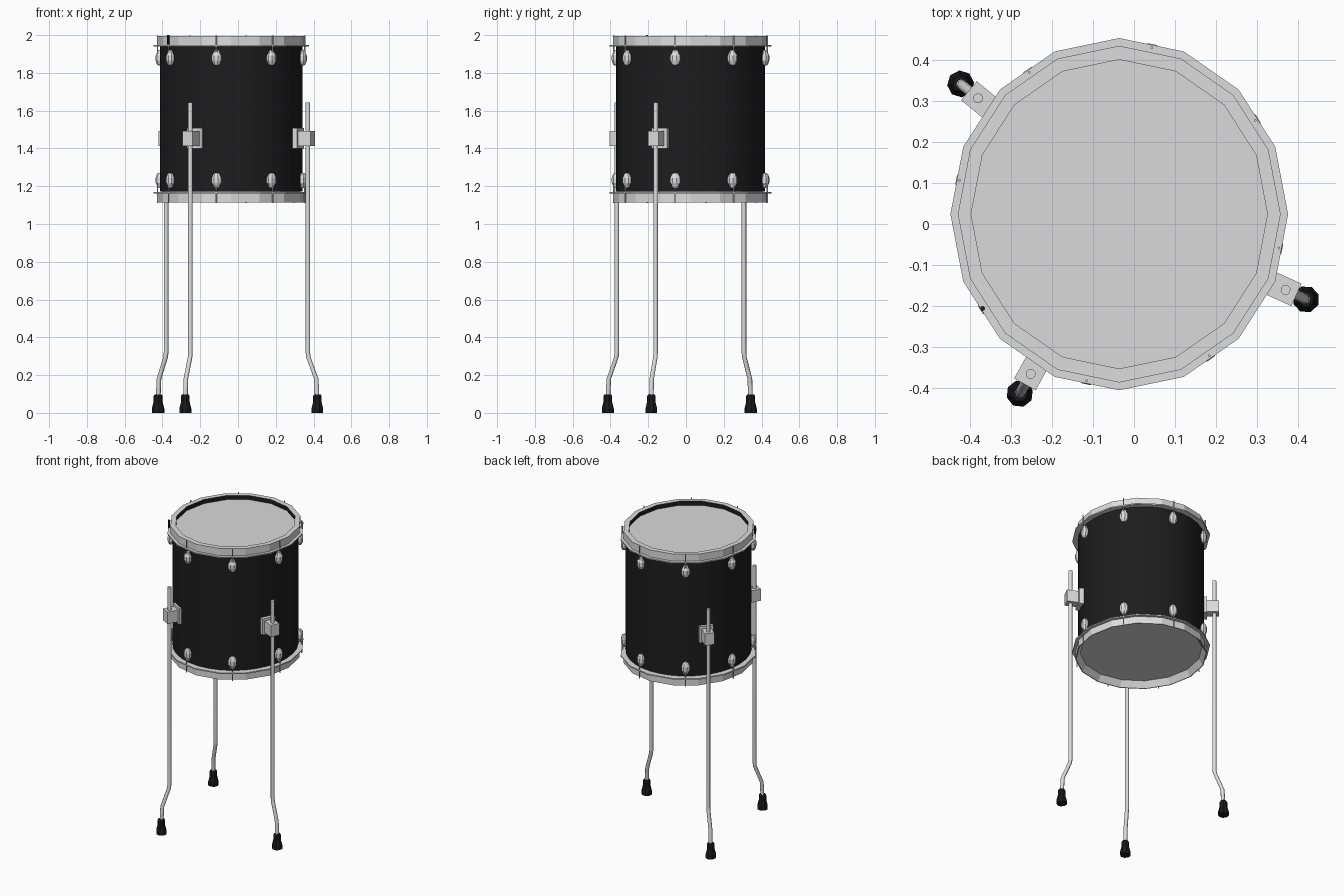
import bpy, bmesh, math
from mathutils import Matrix, Vector

if "Cube" in bpy.data.objects:
    bpy.data.objects.remove(bpy.data.objects["Cube"])

CX, CY = -0.036, 0.024        # drum axis
SX, SY = 0.98, 1.022          # drum is very slightly oval
MID = 1.555                   # mid height of the drum


def material(name, v):
    m = bpy.data.materials.new(name)
    m.diffuse_color = (v, v, v, 1)
    m.use_nodes = True
    m.node_tree.nodes["Principled BSDF"].inputs["Base Color"].default_value = m.diffuse_color
    return m


CHROME = material("chrome grey", 0.72)
SKIN = material("drum skin grey", 0.70)
BLACK = material("black", 0.012)
RUBBER = material("rubber black", 0.010)


def finish(name, bm, mats, matrix, smooth=None):
    bmesh.ops.recalc_face_normals(bm, faces=bm.faces)
    bm.transform(matrix)
    me = bpy.data.meshes.new(name)
    bm.to_mesh(me)
    bm.free()
    for m in mats:
        me.materials.append(m)
    ob = bpy.data.objects.new(name, me)
    bpy.context.collection.objects.link(ob)
    if smooth:
        bpy.ops.object.select_all(action='DESELECT')
        ob.select_set(True)
        bpy.context.view_layer.objects.active = ob
        bpy.ops.object.shade_smooth_by_angle(angle=math.radians(smooth))
    return ob


def loft(name, stations, n, mat, matrix, closed=False, depth=1, smooth=None, dark_inside=False):
    """Horizontal n-sided rings (radius, z, x offset) joined into a skin."""
    bm = bmesh.new()
    rings = []
    for r, z, x in stations:
        rings.append([bm.verts.new((x + depth * r * math.cos(2 * math.pi * i / n),
                                    r * math.sin(2 * math.pi * i / n), z)) for i in range(n)])
    pairs = list(zip(rings, rings[1:]))
    if closed:
        pairs.append((rings[-1], rings[0]))
    else:
        bm.faces.new(rings[0])
        bm.faces.new(rings[-1])
    for a, b in pairs:
        for i in range(n):
            j = (i + 1) % n
            bm.faces.new((a[i], a[j], b[j], b[i]))
    mats = [mat]
    if dark_inside:
        mats.append(BLACK)
        bmesh.ops.recalc_face_normals(bm, faces=bm.faces)
        for f in bm.faces:
            c = f.calc_center_median()
            if f.normal.dot(Vector((c.x, c.y, 0)).normalized()) < -0.5:
                f.material_index = 1
    return finish(name, bm, mats, matrix, smooth)


def box(name, lo, hi, mat, matrix):
    bm = bmesh.new()
    bmesh.ops.create_cube(bm, size=1)
    for v in bm.verts:
        v.co = [(l + h) / 2 + c * (h - l) for l, h, c in zip(lo, hi, v.co)]
    return finish(name, bm, [mat], matrix)


AXIS = Matrix.Translation((CX, CY, 0))
OVAL = AXIS @ Matrix.Diagonal((SX, SY, 1, 1))

# Shell
loft("shell", [(0.385, 1.172, 0), (0.385, 1.945, 0)], 32, BLACK, OVAL, smooth=40)

# Hoops with a thin flange; the bottom one flares open on the inside
outer = [(0.402, 1.995), (0.402, 1.948), (0.4205, 1.948), (0.4205, 1.94), (0.37, 1.94)]
top = [(0.369, 1.995)] + outer
bottom = [(0.37, 1.952), (0.397, 1.995)] + outer
loft("top_hoop", [(r, z, 0) for r, z in top], 16, CHROME, OVAL, closed=True, dark_inside=True)
loft("bottom_hoop", [(r, 2 * MID - z, 0) for r, z in bottom], 16, CHROME, OVAL, closed=True)

# Drum skins
loft("top_skin", [(0.372, 1.943, 0), (0.372, 1.967, 0)], 16, SKIN, OVAL)
loft("bottom_skin", [(0.372, 1.155, 0), (0.372, 1.173, 0)], 16, SKIN, OVAL)

# Lugs and tension rods, eight per end
lug = [(0.012, 1.84), (0.020, 1.848), (0.028, 1.866), (0.028, 1.892), (0.020, 1.904), (0.014, 1.92)]
for k in range(8):
    place = OVAL @ Matrix.Rotation(math.radians(-146.5 + 45 * k), 4, 'Z')
    turn = Matrix.Rotation(math.pi / 8, 4, 'Z')
    for end in ("top", "bottom"):
        def flip(z):
            return z if end == "top" else 2 * MID - z
        seat = place @ Matrix.Translation((0.395, 0, 0)) @ Matrix.Diagonal((0.75, 1, 1, 1)) @ turn
        loft(f"{end}_lug", [(r, flip(z), 0) for r, z in lug], 8, CHROME, seat)
        loft(f"{end}_rod", [(0.0035, flip(1.91), 0.406), (0.0035, flip(1.998), 0.406)], 6, CHROME, place)
    if k == 0:
        loft("tuning_screw", [(0.006, 1.95, 0.408), (0.006, 2.0, 0.408)], 8, BLACK, place)

# Legs with brackets and rubber feet
for deg in (140.6, -24.5, -119):
    place = AXIS @ Matrix.Rotation(math.radians(deg), 4, 'Z')
    box("bracket_base", (0.365, -0.045, 1.40), (0.402, 0.045, 1.508), CHROME, place)
    box("bracket_block", (0.40, -0.03, 1.413), (0.475, 0.03, 1.492), CHROME, place)
    loft("leg", [(0.0125, 0.08, 0.50), (0.0125, 0.18, 0.495), (0.0125, 0.295, 0.449),
                 (0.0125, 0.32, 0.446), (0.0125, 1.643, 0.446)], 8, CHROME, place, smooth=50)
    loft("foot", [(0.033, 0, 0.501), (0.033, 0.022, 0.501), (0.024, 0.058, 0.501),
                  (0.024, 0.088, 0.501), (0.019, 0.098, 0.501)], 8, RUBBER, place)
